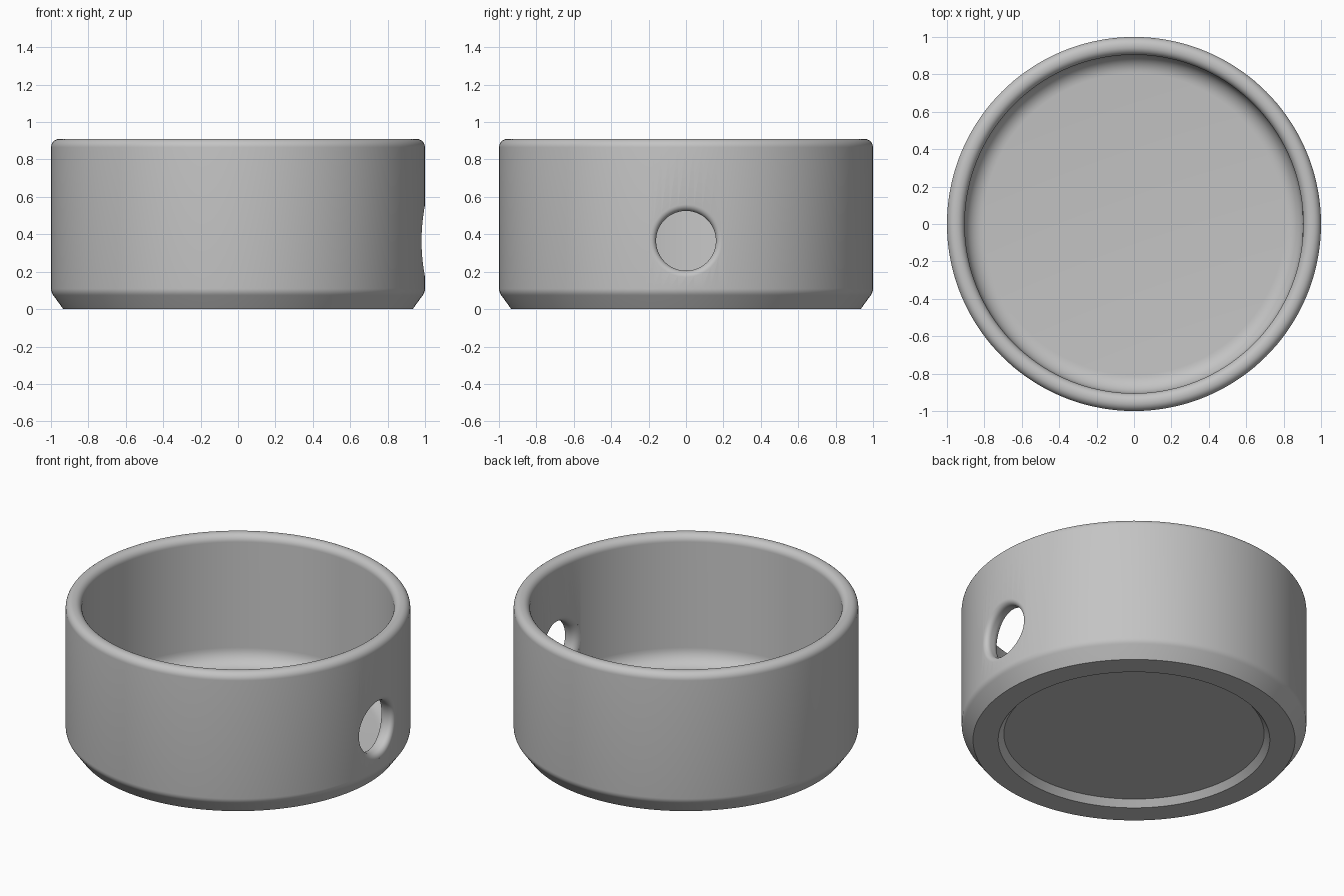
import bpy, bmesh
from math import sin, cos, pi, sqrt, radians

if "Cube" in bpy.data.objects:
    bpy.data.objects.remove(bpy.data.objects["Cube"])

OUTER, INNER, HEIGHT = 1.0, 0.905, 0.91
FLOOR, HOLE_Z, HOLE_R, ROUND = 0.09, 0.365, 0.16, 0.035
SEGMENTS = 144

grey = bpy.data.materials.new("plain grey")
grey.use_nodes = True
colour = (0.55, 0.55, 0.55, 1)
grey.diffuse_color = colour
grey.node_tree.nodes["Principled BSDF"].inputs["Base Color"].default_value = colour


def arc(cx, cz, r, start, end, steps=8):
    """Points on a circular arc, angles in degrees."""
    angles = [radians(start + (end - start) * i / steps) for i in range(steps + 1)]
    return [(cx + r * cos(a), cz + r * sin(a)) for a in angles]


def make_object(name, bm):
    bmesh.ops.recalc_face_normals(bm, faces=bm.faces)
    mesh = bpy.data.meshes.new(name)
    bm.to_mesh(mesh)
    bm.free()
    mesh.materials.append(grey)
    obj = bpy.data.objects.new(name, mesh)
    bpy.context.collection.objects.link(obj)
    return obj


# Round bowl: recessed base, chamfered foot, rounded rim, filleted floor
profile = [(0, 0.04), (0.755, 0.04), (0.788, 0), (0.934, 0)]
profile += arc(OUTER - 0.06, 0.11, 0.06, -38, 0, 5)
profile += arc(OUTER - 0.045, HEIGHT - 0.045, 0.045, 0, 90)
profile += arc(INNER + 0.045, HEIGHT - 0.045, 0.045, 90, 180)
profile += arc(INNER - 0.1, FLOOR + 0.1, 0.1, 0, -90)
profile += [(0, FLOOR)]

bm = bmesh.new()
verts = [bm.verts.new((x, 0, z)) for x, z in profile]
edges = [bm.edges.new(pair) for pair in zip(verts, verts[1:])]
bmesh.ops.spin(bm, geom=verts + edges, cent=(0, 0, 0), axis=(0, 0, 1),
               angle=2 * pi, steps=SEGMENTS, use_merge=False)
bmesh.ops.remove_doubles(bm, verts=bm.verts, dist=1e-5)
bowl = make_object("bowl", bm)

# Cutter for the side hole, flared to follow both curved wall surfaces
rings = [(OUTER, HOLE_R + ROUND, 0.05)]
rings += [(OUTER, HOLE_R + ROUND - r, z - ROUND) for r, z in arc(0, ROUND, ROUND, 90, 0, 6)]
rings += [(INNER, HOLE_R + ROUND - r, ROUND - z) for r, z in arc(0, ROUND, ROUND, 0, 90, 6)]
rings += [(INNER, HOLE_R + ROUND, -0.05)]
# Shift arcs so each flare starts exactly on its wall surface
rings = [(w, r, d if abs(d) == 0.05 else (d - ROUND if w == OUTER else d + ROUND))
         for w, r, d in rings]

bm = bmesh.new()
loops = []
for wall, r, offset in rings:
    loop = []
    for i in range(64):
        a = 2 * pi * (i + 0.5) / 64
        y = r * cos(a)
        loop.append(bm.verts.new((sqrt(wall ** 2 - y ** 2) + offset, y, HOLE_Z + r * sin(a))))
    loops.append(loop)
for low, high in zip(loops, loops[1:]):
    for i in range(64):
        j = (i + 1) % 64
        bm.faces.new((low[i], low[j], high[j], high[i]))
for loop in (loops[0], loops[-1]):
    centre = bm.verts.new((sum(v.co.x for v in loop) / 64, 0, HOLE_Z))
    for i in range(64):
        bm.faces.new((loop[i], loop[(i + 1) % 64], centre))
# Each arc is measured from its tangent point on the wall
bmesh.ops.remove_doubles(bm, verts=bm.verts, dist=1e-6)
cutter = make_object("hole_cutter", bm)
cutter.hide_render = True

# Cut the hole, apply it and smooth the curved faces
cut = bowl.modifiers.new("side_hole", "BOOLEAN")
cut.operation, cut.solver, cut.object = "DIFFERENCE", "EXACT", cutter
for obj in bpy.context.selected_objects:
    obj.select_set(False)
bowl.select_set(True)
bpy.context.view_layer.objects.active = bowl
bpy.ops.object.modifier_apply(modifier=cut.name)
bpy.data.objects.remove(cutter)
bpy.ops.object.shade_smooth_by_angle(angle=radians(30))
